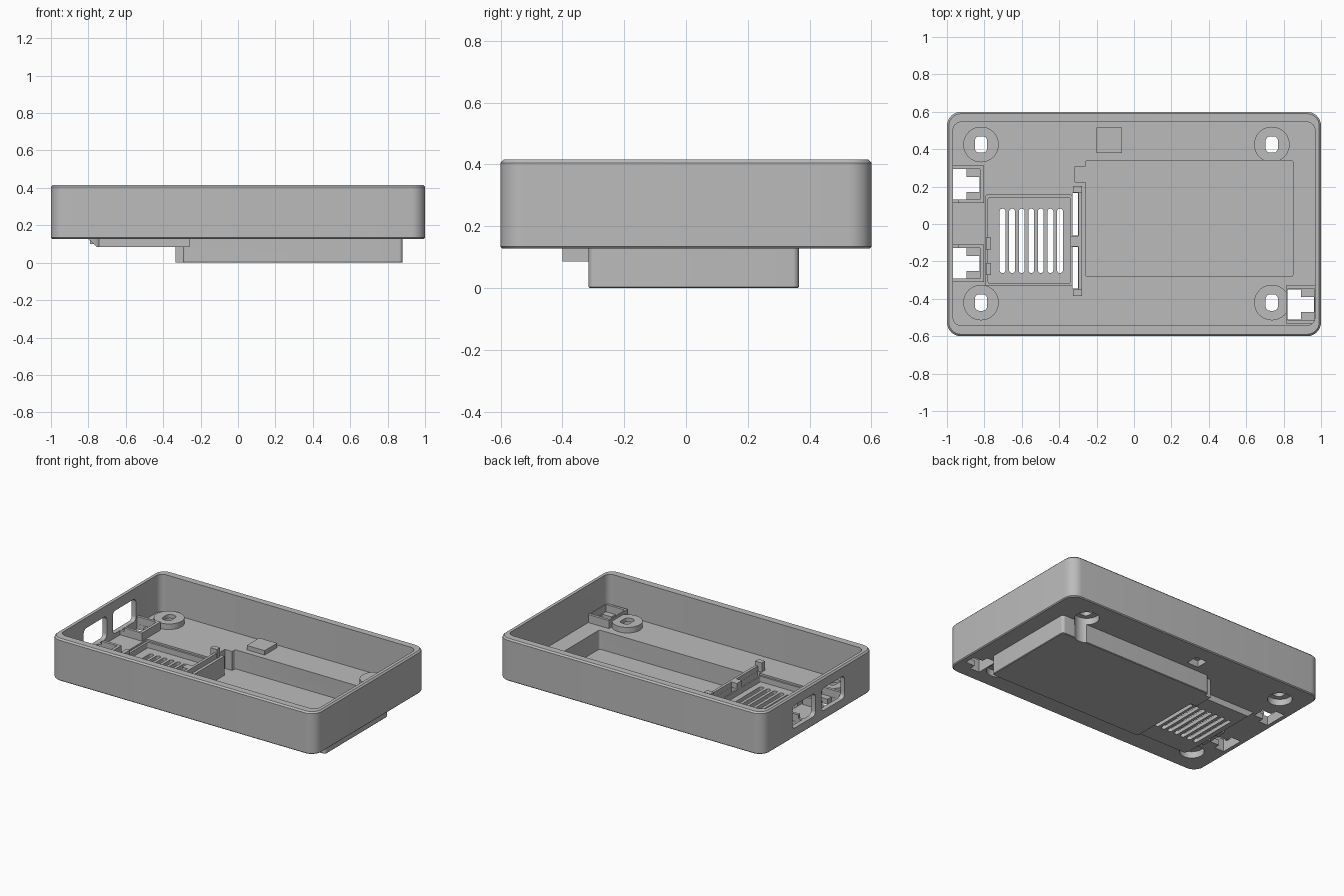
import bpy, bmesh, math

if "Cube" in bpy.data.objects:
    bpy.data.objects.remove(bpy.data.objects["Cube"])

grey = bpy.data.materials.new("plain_grey")
grey.diffuse_color = (0.5, 0.5, 0.5, 1)
grey.use_nodes = True
grey.node_tree.nodes["Principled BSDF"].inputs["Base Color"].default_value = grey.diffuse_color


def make(name, rings):
    """Closed solid lofted through rings of equal point count."""
    bm = bmesh.new()
    loops = [[bm.verts.new(p) for p in ring] for ring in rings]
    n = len(loops[0])
    for a, b in zip(loops, loops[1:]):
        for i in range(n):
            bm.faces.new((a[i], a[(i + 1) % n], b[(i + 1) % n], b[i]))
    bm.faces.new(loops[0][::-1])
    bm.faces.new(loops[-1])
    bmesh.ops.recalc_face_normals(bm, faces=bm.faces)
    me = bpy.data.meshes.new(name)
    bm.to_mesh(me)
    bm.free()
    ob = bpy.data.objects.new(name, me)
    bpy.context.collection.objects.link(ob)
    me.materials.append(grey)
    return ob


def outline(x0, x1, y0, y1, r, z, steps=8):
    """Rounded rectangle at height z."""
    if r <= 0:
        return [(x0, y0, z), (x1, y0, z), (x1, y1, z), (x0, y1, z)]
    pts = []
    for k, (cx, cy) in enumerate([(x1 - r, y1 - r), (x0 + r, y1 - r),
                                  (x0 + r, y0 + r), (x1 - r, y0 + r)]):
        for i in range(steps + 1):
            a = math.pi / 2 * (k + i / steps)
            pts.append((cx + r * math.cos(a), cy + r * math.sin(a), z))
    return pts


def box(name, x0, x1, y0, y1, z0, z1, r=0.0, bottom=0.0, top=0.0):
    """Upright rounded box with optional chamfers at both ends."""
    levels = [(bottom, z0)]
    if bottom:
        levels.append((0, z0 + bottom))
    if top:
        levels.append((0, z1 - top))
    levels.append((top, z1))
    return make(name, [outline(x0 + i, x1 - i, y0 + i, y1 - i,
                               max(r - i, 0), z) for i, z in levels])


def disc(name, x, y, r, z0, z1, n=40):
    return make(name, [[(x + r * math.cos(math.tau * i / n),
                         y + r * math.sin(math.tau * i / n), z)
                        for i in range(n)] for z in (z0, z1)])


def combine(base, other, op):
    m = base.modifiers.new("bool", 'BOOLEAN')
    m.operation, m.solver, m.object = op, 'EXACT', other
    bpy.context.view_layer.objects.active = base
    bpy.ops.object.modifier_apply(modifier=m.name)
    bpy.data.objects.remove(other, do_unlink=True)


def add(ob):
    combine(case, ob, 'UNION')


def cut(ob):
    combine(case, ob, 'DIFFERENCE')


FLOOR = 0.16

# Outer tray with battery bay and vent pan hanging below
case = box("case_tray", -1, 1, -0.6, 0.6, 0.128, 0.415, 0.075, 0.006, 0.01)
add(box("battery_bay", -0.295, 0.88, -0.315, 0.365, 0, 0.15, 0.02, 0.004))
add(box("cable_column", -0.335, -0.2, 0.198, 0.335, 0, 0.147))
pan = [(-0.80, 0.127), (-0.755, 0.085), (-0.26, 0.085), (-0.26, 0.143), (-0.80, 0.143)]
add(make("vent_pan", [[(x, y, z) for x, z in pan] for y in (-0.4, 0.195)]))

# Hollow interior
cut(box("cavity", -0.968, 0.968, -0.543, 0.545, FLOOR, 0.5, 0.045))

# Screw bosses and small square pad
bosses = [(x, y) for x in (-0.818, 0.737) for y in (-0.42, 0.425)]
for x, y in bosses:
    add(disc("screw_boss", x, y, 0.095, 0.15, 0.198))
add(box("square_pad", -0.2, -0.065, 0.38, 0.515, 0.15, 0.19))

# Latch frames
latches = [(-0.975, 0.212), (-0.975, -0.21), (0.812, -0.43)]
for x, y in latches:
    add(box("latch_frame", x, x + 0.172, y - 0.101, y + 0.101, 0.15, 0.215))

# Battery recess with cable notch, and vent recess
cut(box("battery_recess", -0.26, 0.85, -0.28, 0.34, 0.03, 0.3, 0.012))
cut(box("cable_notch", -0.315, -0.22, 0.225, 0.308, 0.03, 0.3))
cut(box("vent_recess", -0.78, -0.34, -0.318, 0.142, 0.11, 0.3, 0.012))
cut(box("vent_ledge", -0.795, -0.33, -0.33, 0.155, 0.148, 0.3, 0.012))

# Upright partition with end posts between vent and battery
add(box("partition", -0.298, -0.28, -0.37, 0.19, 0.12, 0.195))
for y in (-0.368, 0.186):
    add(box("partition_post", -0.327, -0.277, y - 0.018, y + 0.018, 0.12, 0.222))
add(box("partition_rib", -0.34, -0.285, -0.119, -0.064, 0.1, 0.195))
for y in (-0.105, -0.24):
    add(box("vent_clip", -0.792, -0.765, y - 0.032, y + 0.032, 0.1, 0.18))

# Vent slots and contact slots
for i in range(7):
    x = -0.703 + i * 0.0512
    cut(box("vent_slot", x - 0.0155, x + 0.0155, -0.262, 0.082, 0.05, 0.14, 0.015))
for y0, y1 in ((-0.345, -0.122), (-0.061, 0.166)):
    cut(box("contact_slot", -0.33, -0.299, y0, y1, 0.05, 0.3))

# Screw holes with counterbores from below
for x, y in bosses:
    cut(disc("counterbore", x, y, 0.077, -0.1, 0.172))
    cut(box("screw_slot", x - 0.033, x + 0.033, y - 0.044, y + 0.044, 0.1, 0.3, 0.025))
cut(box("pad_recess", -0.175, -0.09, 0.405, 0.49, 0.1, 0.172))

# Latch openings: wide pocket above, T-shaped slot through the floor
for x, y in latches:
    cut(box("latch_pocket", x + 0.008, x + 0.152, y - 0.082, y + 0.082, 0.165, 0.3))
    cut(box("latch_wide", x + 0.008, x + 0.08, y - 0.081, y + 0.081, 0.1, 0.2))
    cut(box("latch_narrow", x + 0.07, x + 0.15, y - 0.04, y + 0.04, 0.1, 0.2))

# Two rounded windows in the left wall
for y in (-0.157, 0.157):
    win = outline(y - 0.125, y + 0.125, 0.19, 0.345, 0.03, 0)
    cut(make("port_window", [[(x, a, b) for a, b, _ in win] for x in (-1.1, -0.94)]))

# Smooth the rounded corners, keep edges crisp
bpy.ops.object.select_all(action='DESELECT')
case.select_set(True)
bpy.context.view_layer.objects.active = case
bpy.ops.object.shade_smooth_by_angle(angle=math.radians(30))
